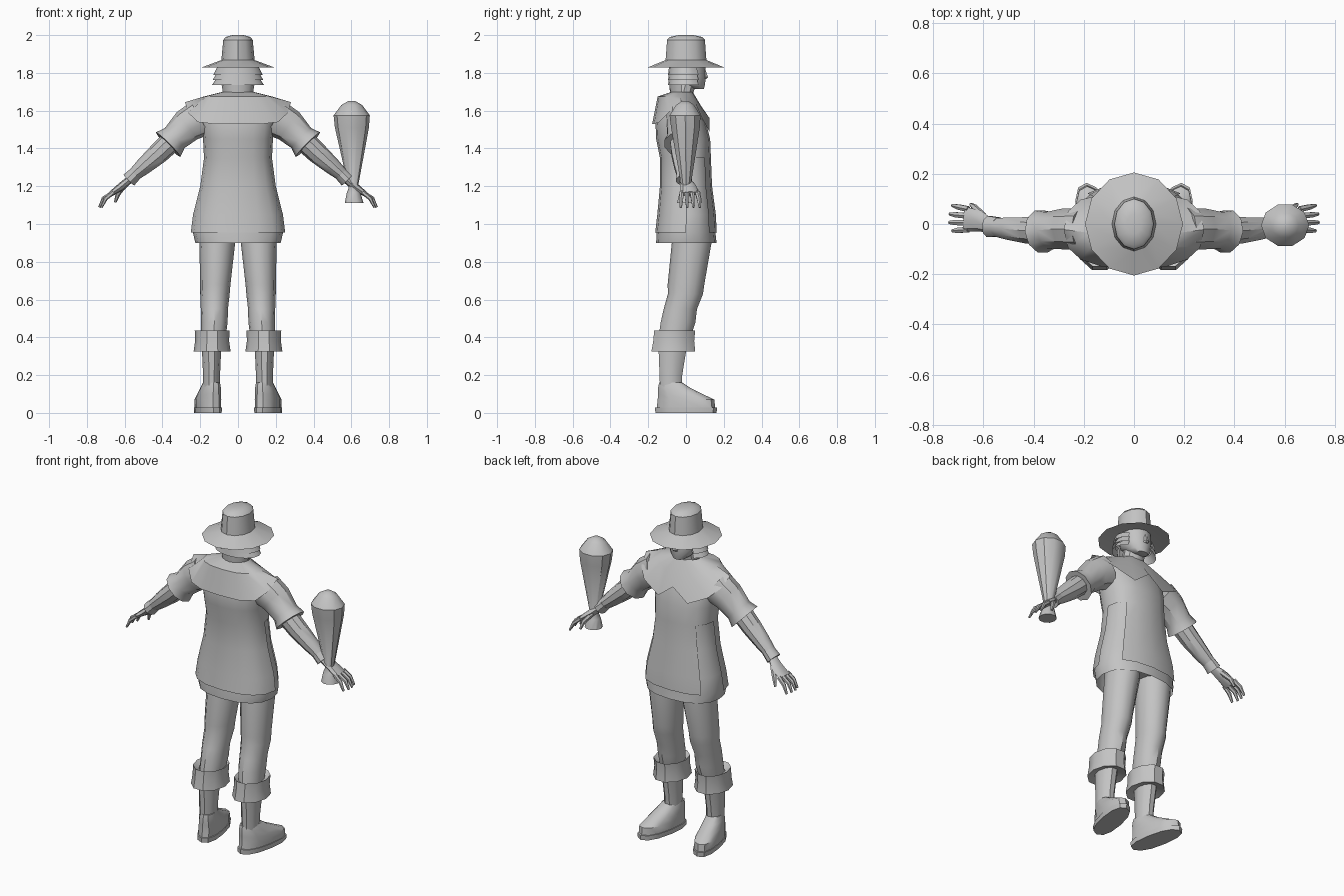
import bpy, bmesh, math
from mathutils import Vector

old = bpy.data.objects.get("Cube")
if old:
    bpy.data.objects.remove(old, do_unlink=True)

GREY = (0.55, 0.55, 0.55, 1)
mat = bpy.data.materials.new("plain grey")
mat.use_nodes = True
mat.diffuse_color = GREY
for node in mat.node_tree.nodes:
    if node.type == 'BSDF_PRINCIPLED':
        node.inputs["Base Color"].default_value = GREY
parts = []


def powered(value, power):
    return math.copysign(abs(value) ** power, value)


def loft(name, rings, sides=10, level=True, power=1.0, cap=True, skip=None, tweak=None, mirror=1):
    """Skin rings of (x, y, z, half width, half depth); level rings stay horizontal."""
    bm = bmesh.new()
    centres = [Vector(r[:3]) for r in rings]
    loops = []
    for k, (c, ring) in enumerate(zip(centres, rings)):
        u, v = Vector((1, 0, 0)), Vector((0, 1, 0))
        if not level:
            along = centres[min(k + 1, len(rings) - 1)] - centres[max(k - 1, 0)]
            u = along.cross(v).normalized()
            v = u.cross(along).normalized()
        loop = []
        for i in range(sides):
            a = math.tau * i / sides
            p = c + u * ring[3] * powered(math.cos(a), power) + v * ring[4] * powered(math.sin(a), power)
            if tweak:
                p = tweak(k, i, p)
            p.x *= mirror
            loop.append(bm.verts.new(p))
        loops.append(loop)
    for k in range(len(loops) - 1):
        for i in range(sides):
            if skip and skip(k, i):
                continue
            j = (i + 1) % sides
            bm.faces.new((loops[k][i], loops[k][j], loops[k + 1][j], loops[k + 1][i]))
    if cap:
        bm.faces.new(loops[0])
        bm.faces.new(loops[-1])
    bmesh.ops.recalc_face_normals(bm, faces=bm.faces)
    mesh = bpy.data.meshes.new(name)
    bm.to_mesh(mesh)
    bm.free()
    mesh.materials.append(mat)
    ob = bpy.data.objects.new(name, mesh)
    bpy.context.collection.objects.link(ob)
    parts.append(ob)
    return ob


def upright(rows):
    """Rows of (z, y, half width, half depth) on the centre line."""
    return [(0, y, z, w, d) for z, y, w, d in rows]


# Hat, head and hair
loft("hat", upright([(1.848, 0, .085, .1), (1.828, 0, .195, .205), (1.868, 0, .088, .108),
                     (1.975, 0, .078, .1), (1.99, 0, .065, .085), (2, 0, .03, .04)]), 12)
loft("head", upright([(1.715, .065, .035, .03), (1.735, .04, .062, .06),
                      (1.78, .015, .085, .09), (1.86, 0, .085, .1)]), 12)
loft("neck", upright([(1.62, -.02, .08, .06), (1.69, -.015, .065, .055), (1.77, .005, .06, .06)]), 10)
loft("nose", [(0, .095, 1.82, .01, .008), (0, .104, 1.777, .017, .014), (0, .098, 1.768, .014, .01)], 6)
for n in range(3):
    z = 1.79 - .027 * n
    loft(f"hair_layer_{n + 1}", upright([(z + .04, -.005, .11, .085), (z, 0, .13 + .004 * n, .095)]),
         16, cap=False, skip=lambda k, i: i in (2, 3, 4, 5))
loft("nape_hair", upright([(1.76, -.02, .09, .07), (1.695, -.02, .08, .065)]), 16,
     cap=False, skip=lambda k, i: i < 8)

# Tabard with open sides over an under tunic
body = [(.955, 0, .25, .163), (1.05, .003, .238, .155), (1.2, 0, .2, .138), (1.35, -.003, .18, .135),
        (1.45, -.015, .185, .143), (1.55, -.03, .195, .132), (1.62, -.035, .18, .105), (1.67, -.03, .1, .07)]
loft("tabard", upright(body), 16, power=.85, cap=False,
     skip=lambda k, i: k < 3 and i in (0, 1, 6, 7))
inner = [(z, y, w * .955, d * .955) for z, y, w, d in body[:5]]
loft("under_tunic", upright([(.9, .002, .226, .16)] + inner), 16, power=.85, cap=False)
loft("hips", upright([(.95, .02, .19, .11), (1.2, 0, .16, .11)]), 12)


# Wide collar, dipping over the chest and back, with two points in front
def shape_collar(k, i, p):
    s = math.sin(math.tau * i / 16)
    if k == 1 and s > 0:
        p.z -= .05 * s
    if k == 2:
        p.z -= .115 * min(1, 1.3 * abs(s))
        if i in (3, 5):
            p.z -= .045
            p.x *= .75
        elif i == 4:
            p.z += .03
            p.y -= .01
    return p


loft("collar", upright([(1.7, -.02, .08, .055), (1.675, -.035, .18, .115), (1.645, -.022, .28, .157)]),
     16, power=.8, cap=False, tweak=shape_collar)


def turn_out(k, i, p):
    p.x += .18 * (p.y + .08)
    return p


for side, m in (("left", 1), ("right", -1)):
    # Arm
    loft(side + "_sleeve", [(.2, -.02, 1.56, .1, .088), (.27, -.02, 1.52, .09, .085),
                            (.335, -.025, 1.455, .074, .076), (.37, -.03, 1.42, .092, .088)],
         10, level=False, mirror=m)
    loft(side + "_forearm", [(.33, -.03, 1.46, .06, .06), (.42, -.025, 1.375, .056, .055),
                             (.5, -.018, 1.305, .045, .046), (.575, -.01, 1.24, .03, .034)],
         10, level=False, mirror=m)
    loft(side + "_wrist_cuff", [(.54, -.012, 1.27, .036, .04), (.578, -.01, 1.232, .04, .044)],
         10, level=False, mirror=m)
    # Hand
    loft(side + "_palm", [(.57, -.008, 1.238, .02, .028), (.615, .012, 1.2, .022, .042),
                          (.672, .018, 1.16, .014, .05)], 8, level=False, mirror=m)
    for n in range(4):
        y = -.022 + .027 * n
        reach = (0, .012, .01, 0)[n]
        loft(f"{side}_finger_{n + 1}",
             [(.66, y, 1.168, .012, .013), (.7 + reach, y * 1.15, 1.135, .011, .012),
              (.723 + reach, y * 1.25, 1.088, .006, .007)], 6, level=False, mirror=m)
    loft(side + "_thumb", [(.6, .03, 1.205, .014, .016), (.635, .066, 1.16, .013, .013),
                           (.65, .078, 1.115, .007, .007)], 6, level=False, mirror=m)
    # Leg
    loft(side + "_leg", [(.11, .03, .98, .09, .1), (.11, .03, .9, .095, .105), (.12, 0, .68, .08, .097),
                         (.122, -.003, .63, .078, .093), (.125, -.03, .55, .072, .088),
                         (.125, -.042, .48, .07, .092), (.13, -.06, .4, .065, .085)], 12, mirror=m)
    # Boot
    loft(side + "_boot_cuff", [(.135, -.06, .415, .062, .08), (.137, -.06, .435, .092, .114),
                               (.137, -.065, .38, .09, .114), (.137, -.067, .325, .098, .122),
                               (.14, -.07, .34, .048, .075)], 10, cap=False, mirror=m)
    loft(side + "_boot_shaft", [(.14, -.07, .36, .052, .08), (.14, -.08, .2, .045, .063),
                                (.14, -.08, .1, .045, .06)], 10, mirror=m)
    loft(side + "_boot_foot", [(.14, -.08, .16, .044, .062), (.142, -.062, .132, .052, .086),
                               (.144, -.03, .1, .058, .118), (.145, 0, .07, .063, .15),
                               (.145, 0, .025, .062, .155)], 12, power=.85, tweak=turn_out, mirror=m)
    loft(side + "_sole", [(.145, 0, .028, .066, .164), (.145, 0, 0, .064, .162)],
         12, power=.85, tweak=turn_out, mirror=m)

# Club standing beside the left hand
loft("club", [(.615, 0, 1.11, .05, .05), (.612, 0, 1.165, .036, .036), (.61, 0, 1.19, .024, .024),
              (.603, -.003, 1.51, .09, .08), (.602, -.005, 1.575, .096, .086),
              (.602, -.005, 1.63, .055, .05), (.602, -.005, 1.65, .02, .02)], 10)

# Soft shading with crisp hems and rims
bpy.ops.object.select_all(action='DESELECT')
for ob in parts:
    ob.select_set(True)
bpy.context.view_layer.objects.active = parts[0]
bpy.ops.object.shade_smooth_by_angle(angle=math.radians(35))
